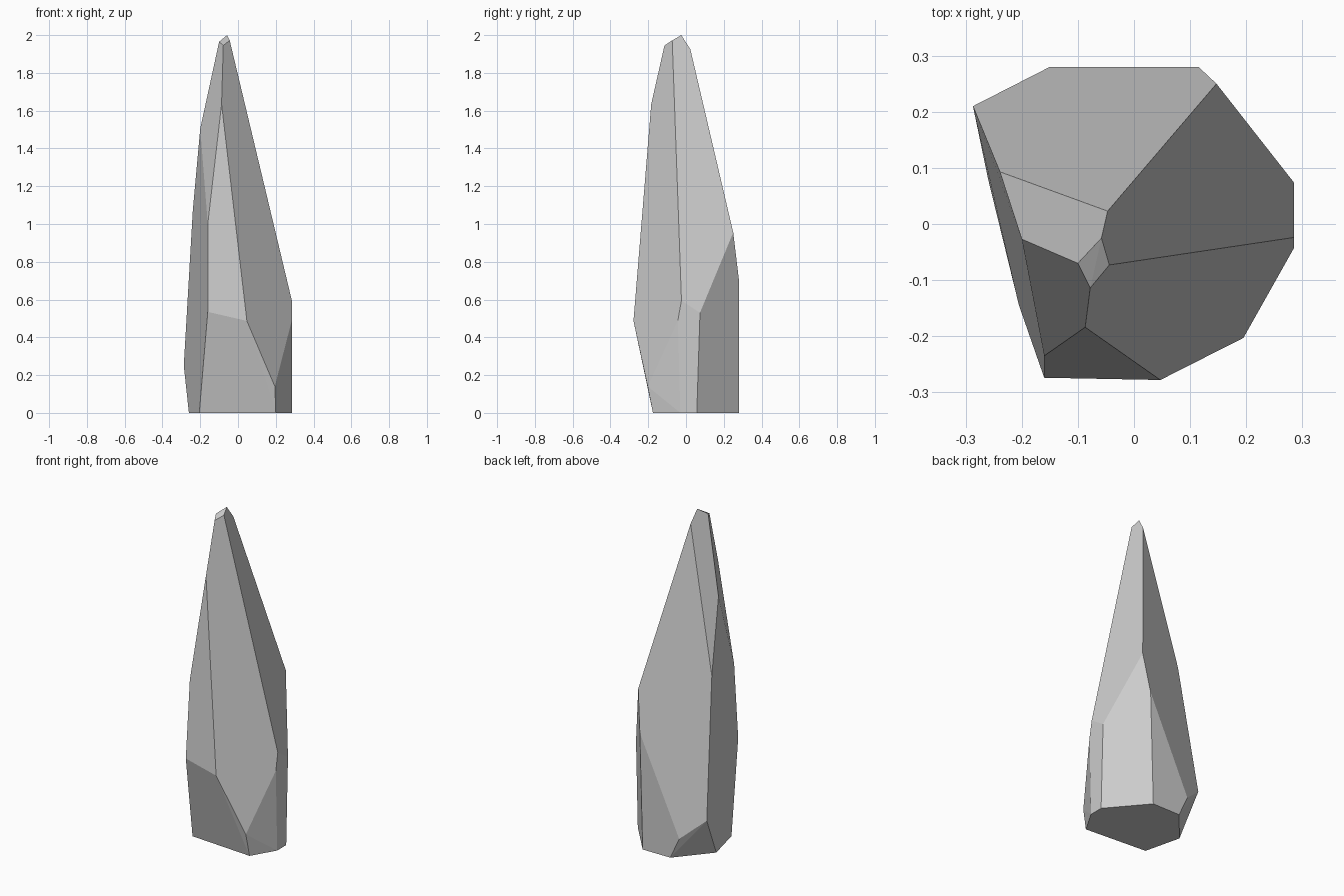
import bpy, bmesh, math

if "Cube" in bpy.data.objects:
    bpy.data.objects.remove(bpy.data.objects["Cube"])

# Crystal corners by level; the facets are their convex hull
base = [(-.26, .08), (-.205, -.145), (.2, -.175), (.285, -.03),
        (.285, .057), (.096, .28), (-.09, .28)]
body = [(-.287, .21, .25), (-.15, .28, .13), (.115, .28, .705), (.147, .25, .955),
        (.285, .074, .53), (.285, -.024, .595), (.285, -.043, .49),
        (.195, -.203, .14), (.047, -.278, .487), (-.16, -.274, .535),
        (-.16, -.235, 1.0), (-.2, -.027, 1.505), (-.239, .093, 1.075)]
tip = [(-.087, -.184, 1.635), (-.078, -.114, 1.945), (-.1, -.07, 1.965),
       (-.044, -.073, 1.972), (-.058, -.025, 2.0), (-.047, .023, 1.925)]

bm = bmesh.new()
for p in [(x, y, 0) for x, y in base] + body + tip:
    bm.verts.new(p)
hull = bmesh.ops.convex_hull(bm, input=bm.verts)
bmesh.ops.delete(bm, geom=[v for v in bm.verts if not v.link_faces], context='VERTS')

# Merge nearly coplanar triangles into broad flat facets
bmesh.ops.dissolve_limit(bm, angle_limit=math.radians(3),
                         verts=bm.verts, edges=bm.edges)
bmesh.ops.recalc_face_normals(bm, faces=bm.faces)

mesh = bpy.data.meshes.new("crystal_shard")
bm.to_mesh(mesh)
bm.free()
bpy.context.collection.objects.link(bpy.data.objects.new("crystal_shard", mesh))
